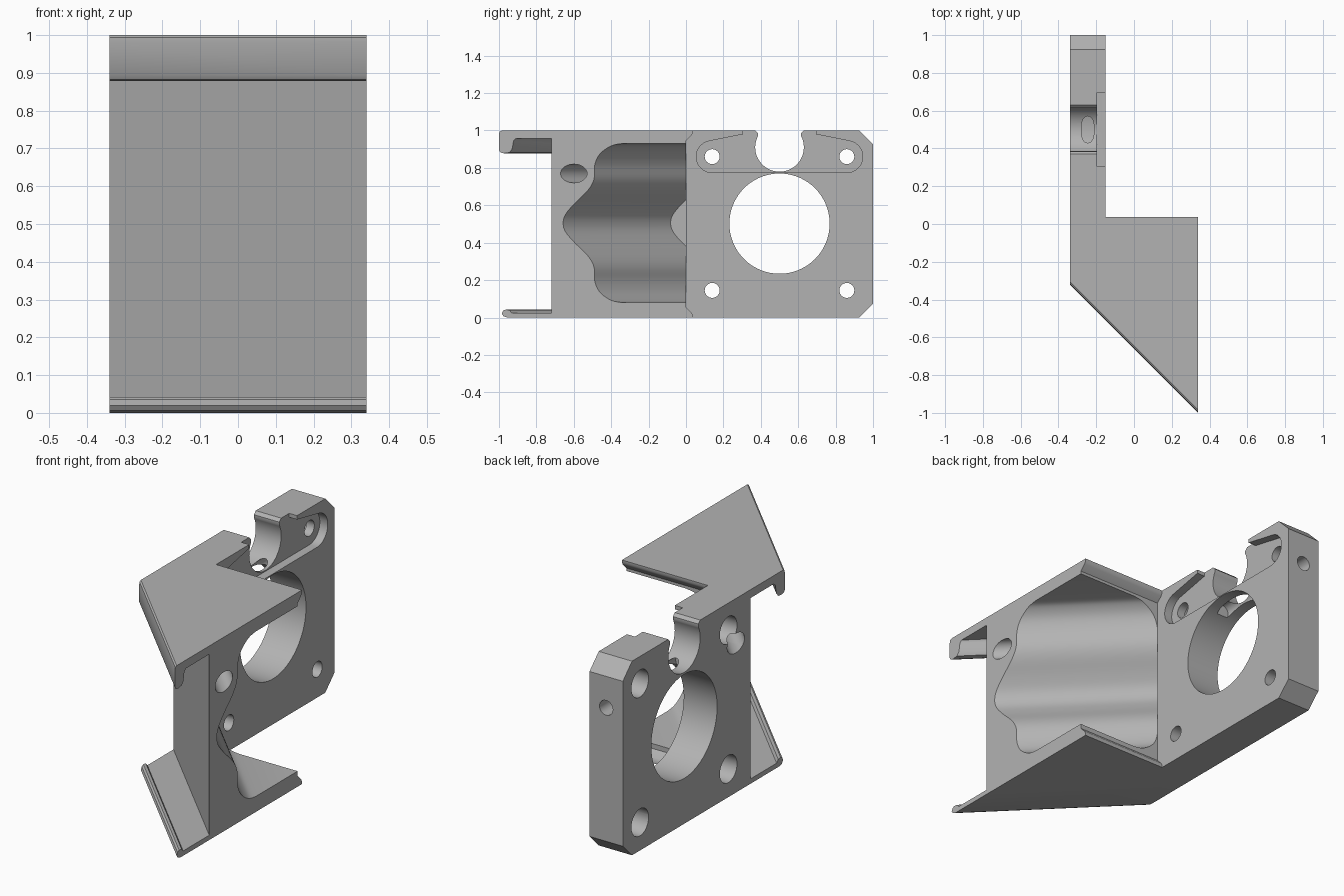
import bpy, bmesh, math
from mathutils import Vector

cube = bpy.data.objects.get("Cube")
if cube:
    bpy.data.objects.remove(cube, do_unlink=True)

grey = bpy.data.materials.new("plain_grey")
grey.use_nodes = True
grey.diffuse_color = (0.45, 0.45, 0.45, 1)
grey.node_tree.nodes["Principled BSDF"].inputs["Base Color"].default_value = (0.45, 0.45, 0.45, 1)

SIDE = 0.34      # half width in x
BACK = -0.34     # outer face of the plate
FACE = -0.15     # inner face of the plate
parts = []


def extrude(name, profile, x0, x1, slant=0.0):
    """Extrude a (y, z) profile along x; slant slides it in y away from the +x side."""
    bm = bmesh.new()
    rings = []
    for x in (x0, x1):
        rings.append([bm.verts.new((x, y + slant * (SIDE - x), z)) for y, z in profile])
    n = len(profile)
    bm.faces.new(rings[0])
    bm.faces.new(rings[1])
    for i in range(n):
        j = (i + 1) % n
        bm.faces.new((rings[0][i], rings[0][j], rings[1][j], rings[1][i]))
    bmesh.ops.recalc_face_normals(bm, faces=bm.faces)
    mesh = bpy.data.meshes.new(name)
    bm.to_mesh(mesh)
    bm.free()
    mesh.materials.append(grey)
    ob = bpy.data.objects.new(name, mesh)
    bpy.context.scene.collection.objects.link(ob)
    return ob


def arc(y, z, r, start=0, end=360, steps=48):
    count = steps if end - start == 360 else steps + 1
    angles = [math.radians(start + (end - start) * i / steps) for i in range(count)]
    return [(y + r * math.cos(a), z + r * math.sin(a)) for a in angles]


def smooth_line(points, steps=5):
    """Catmull-Rom curve through the points."""
    p = [Vector(q) for q in [points[0]] + points + [points[-1]]]
    out = []
    for a, b, c, d in zip(p, p[1:], p[2:], p[3:]):
        for i in range(steps):
            t = i / steps
            out.append(0.5 * (2 * b + (c - a) * t + (2 * a - 5 * b + 4 * c - d) * t * t
                              + (3 * b - a - 3 * c + d) * t ** 3))
    return [tuple(v) for v in out + [p[-1]]]


def drill(name, start, end, r):
    a, b = Vector(start), Vector(end)
    bm = bmesh.new()
    bmesh.ops.create_cone(bm, cap_ends=True, segments=32, radius1=r, radius2=r, depth=(b - a).length)
    rot = (b - a).to_track_quat('Z', 'Y').to_matrix()
    for v in bm.verts:
        v.co = rot @ v.co + (a + b) / 2
    mesh = bpy.data.meshes.new(name)
    bm.to_mesh(mesh)
    bm.free()
    mesh.materials.append(grey)
    ob = bpy.data.objects.new(name, mesh)
    bpy.context.scene.collection.objects.link(ob)
    return ob


def cut(ob, cutters):
    for c in cutters:
        c.hide_render = True
        mod = ob.modifiers.new("cut", 'BOOLEAN')
        mod.operation = 'DIFFERENCE'
        mod.solver = 'EXACT'
        mod.object = c
        bpy.context.view_layer.update()
        mesh = bpy.data.meshes.new_from_object(ob.evaluated_get(bpy.context.evaluated_depsgraph_get()))
        ob.modifiers.clear()
        ob.data = mesh
        bpy.data.objects.remove(c, do_unlink=True)


def slanted_drill():
    return drill("slanted_hole", (0.5, -0.76, 0.77), (-0.5, 0.24, 0.77), 0.05)


# Mounting plate with chamfered far corners
c = 0.925
plate = extrude("mounting_plate", [(0, 0), (c, 0), (1, 1 - c), (1, c), (c, 1), (0, 1)], BACK, FACE)
cutters = [extrude("bore", arc(0.5, 0.502, 0.268, steps=72), -0.5, 0.1)]
for y in (0.14, 0.86):
    for z in (0.145, 0.86):
        cutters.append(extrude("screw_hole", arc(y, z, 0.04, steps=32), -0.5, 0.1))
        cutters.append(extrude("counterbore", arc(y, z, 0.07, steps=32), -0.5, -0.24))
# Shallow pocket on the inner face, open at the top
pocket = (arc(0.14, 0.86, 0.085, 100, 270, 20) + arc(0.86, 0.86, 0.085, -90, 80, 20)
          + [(0.695, 0.98), (0.695, 1.1), (0.305, 1.1), (0.305, 0.98)])
cutters.append(extrude("pocket", pocket, -0.195, 0.1))
# Round notch with a narrow neck
notch = arc(0.5, 0.91, 0.13, -208, 28) + [(0.615, 0.985), (0.63, 1.0), (0.63, 1.1),
                                          (0.37, 1.1), (0.37, 1.0), (0.385, 0.985)]
cutters.append(extrude("notch", notch, -0.5, 0.1))
cutters.append(drill("edge_hole", (-0.245, 0.38, 0.763), (-0.245, 1.1, 0.763), 0.038))
cutters.append(slanted_drill())
cut(plate, cutters)
parts.append(plate)

# Wedge body: straight at the back, slanted at the front
body = extrude("wedge_body", [(-0.72, 0), (0.7, 0), (0.7, 1), (-0.72, 1)], BACK, SIDE, 1)
trim = extrude("trim", [(0, -0.2), (2, -0.2), (2, 1.2), (0, 1.2)], -0.6, 0.6)
half = [(-0.34, 0.93), (-0.40, 0.918), (-0.46, 0.875), (-0.488, 0.815), (-0.492, 0.74),
        (-0.525, 0.68), (-0.60, 0.605), (-0.645, 0.55), (-0.657, 0.505)]
edge = half + [(y, 1.01 - z) for y, z in reversed(half[:-1])]
channel = extrude("channel", smooth_line(edge) + [(1, 0.08), (1, 0.93)], -0.235, 0.6, 1)
cut(body, [trim, channel, slanted_drill()])
parts.append(body)

# Roof overhang with a hanging hook along its slanted edge
parts.append(extrude("roof_hook", [
    (-0.70, 1), (-0.985, 1), (-0.996, 0.994), (-1, 0.98), (-1, 0.895), (-0.992, 0.882),
    (-0.975, 0.878), (-0.945, 0.882), (-0.93, 0.9), (-0.922, 0.945), (-0.91, 0.957),
    (-0.70, 0.957)], BACK, SIDE, 1))

# Floor overhang with a low raised rim
parts.append(extrude("floor_rim", [
    (-0.70, 0), (-0.955, 0), (-0.975, 0.006), (-0.985, 0.02), (-0.978, 0.036), (-0.965, 0.042),
    (-0.945, 0.04), (-0.932, 0.025), (-0.70, 0.025)], BACK, SIDE, 1))

# Small lips along the back edge of roof and floor
lip = [(-0.01, 0.945), (0, 0.945), (0.028, 0.973), (0.036, 0.987), (0.036, 1), (-0.01, 1)]
parts.append(extrude("roof_lip", lip, FACE, SIDE))
parts.append(extrude("floor_lip", [(y, 1 - z) for y, z in lip], FACE, SIDE))

# Smooth the curved walls, keep the edges sharp
bpy.ops.object.select_all(action='DESELECT')
for ob in parts:
    ob.select_set(True)
bpy.context.view_layer.objects.active = plate
bpy.ops.object.shade_smooth_by_angle(angle=math.radians(32))
